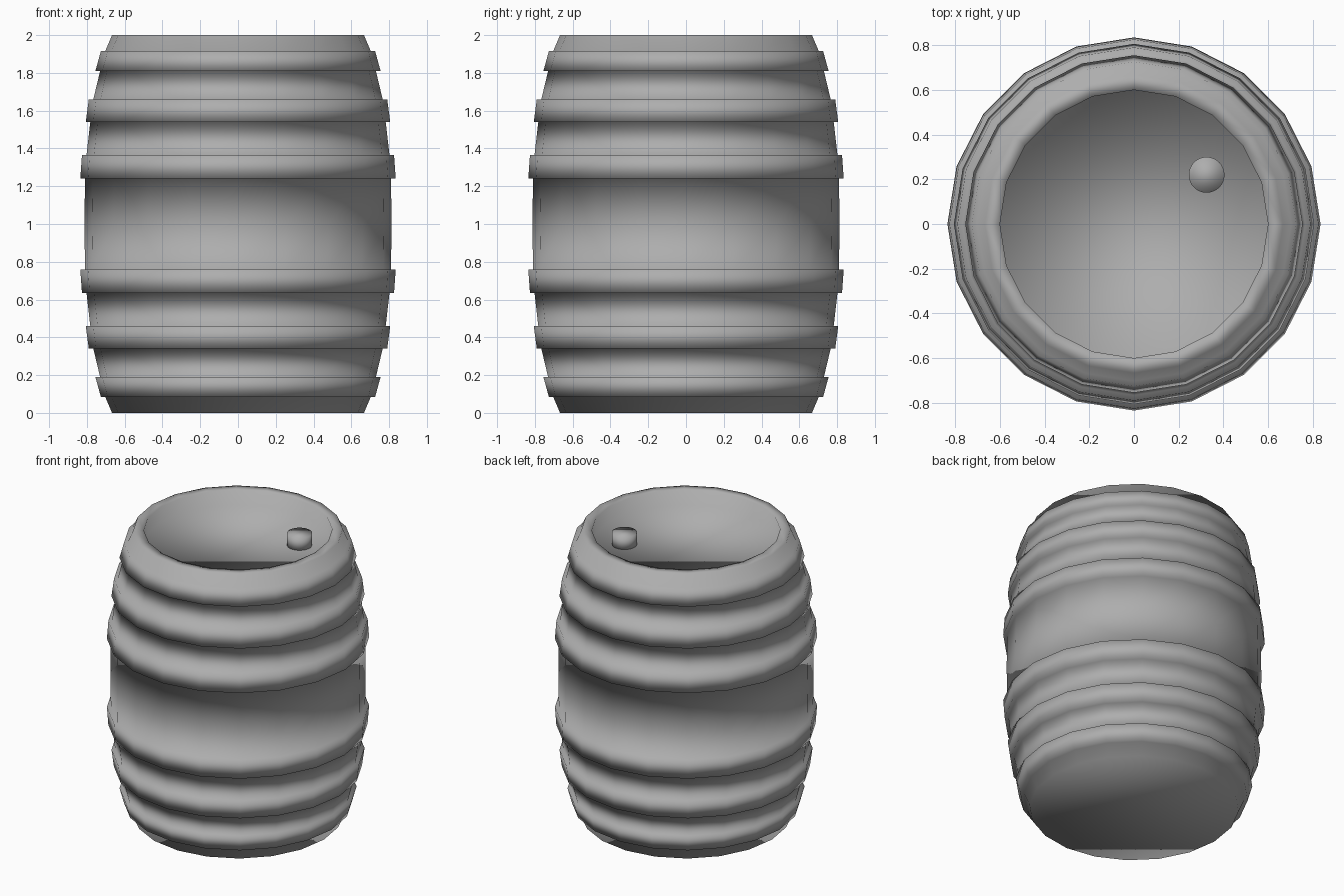
import bpy
import bmesh
from math import cos, sin, tau
from mathutils import Matrix

SIDES = 20

cube = bpy.data.objects.get("Cube")
if cube:
    bpy.data.objects.remove(cube)

# One plain grey for the whole barrel
grey = bpy.data.materials.new("plain grey")
grey.use_nodes = True
colour = (0.42, 0.42, 0.42, 1)
grey.diffuse_color = colour
grey.node_tree.nodes["Principled BSDF"].inputs["Base Color"].default_value = colour


def add_object(name, bm):
    bmesh.ops.recalc_face_normals(bm, faces=bm.faces)
    for face in bm.faces:
        face.smooth = True
    mesh = bpy.data.meshes.new(name)
    bm.to_mesh(mesh)
    bm.free()
    mesh.materials.append(grey)
    obj = bpy.data.objects.new(name, mesh)
    bpy.context.collection.objects.link(obj)
    return obj


def lathe(name, profile):
    """Turn a (radius, height) profile around z and cap both ends."""
    bm = bmesh.new()
    rings = [[bm.verts.new((r * cos(tau * i / SIDES), r * sin(tau * i / SIDES), z))
              for i in range(SIDES)] for r, z in profile]
    for low, high in zip(rings, rings[1:]):
        for i in range(SIDES):
            j = (i + 1) % SIDES
            bm.faces.new((low[i], low[j], high[j], high[i]))
    bm.faces.new(rings[0])
    bm.faces.new(rings[-1])
    return add_object(name, bm)


# Upper half outline from the belly to the rim, with three raised hoops
upper = [
    (0.81, 1.24), (0.835, 1.24), (0.826, 1.365), (0.802, 1.365),
    (0.782, 1.54), (0.806, 1.54), (0.79, 1.66), (0.766, 1.66),
    (0.73, 1.81), (0.755, 1.81), (0.726, 1.915), (0.703, 1.915),
    (0.667, 2.0),
]
lower = [(r, 2 - z) for r, z in reversed(upper)]

# Inner lip and sunken lid
lid = [(0.6, 2.0), (0.6, 1.895)]
lathe("barrel_body", lower + [(0.813, 1.0)] + upper + lid)

# Bung standing on the lid
bm = bmesh.new()
bmesh.ops.create_cone(bm, cap_ends=True, segments=32, radius1=0.08, radius2=0.08,
                      depth=0.1, matrix=Matrix.Translation((0.325, 0.22, 1.93)))
add_object("bung", bm)
